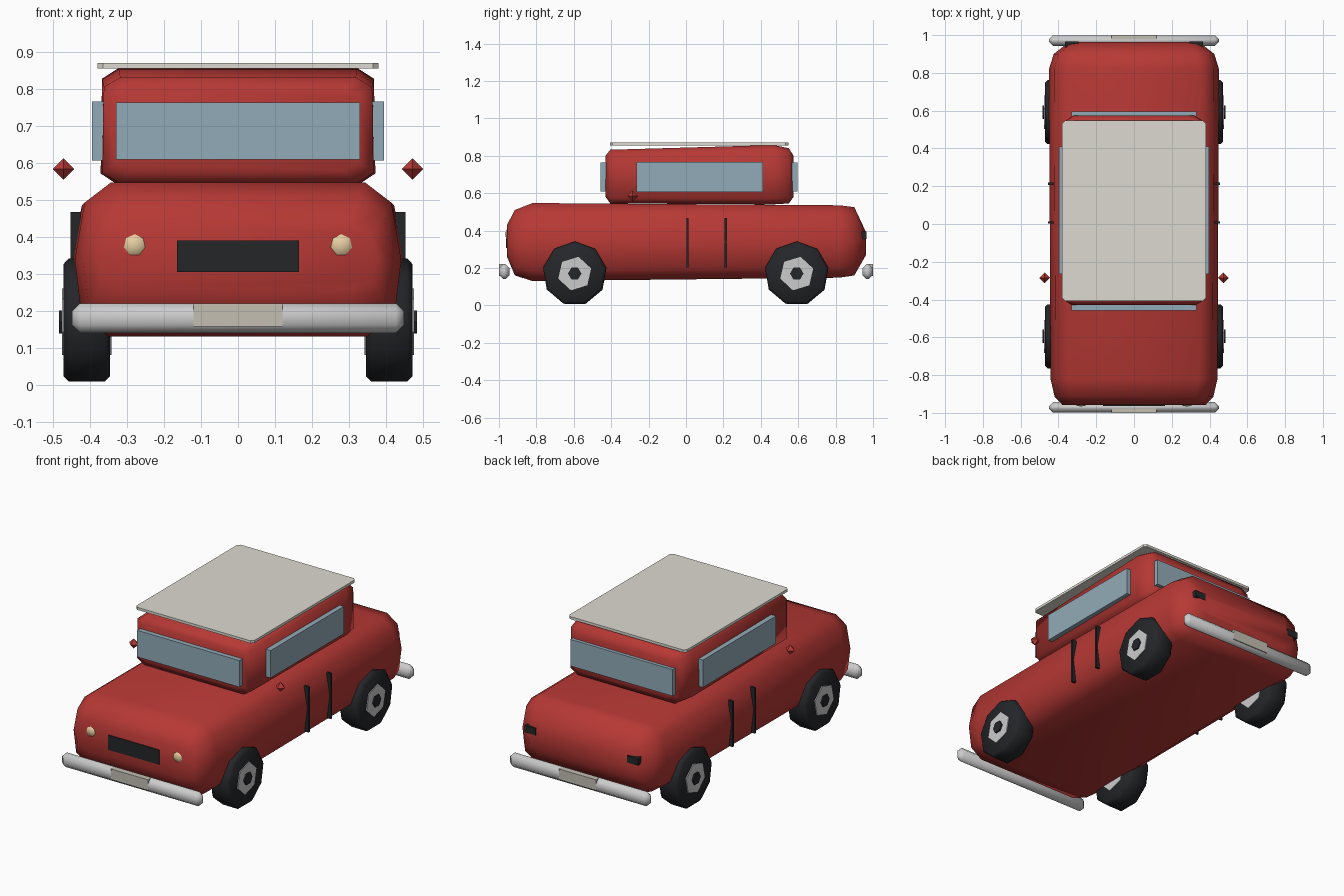
import bpy, bmesh, math
from mathutils import Matrix, Vector

if "Cube" in bpy.data.objects:
    bpy.data.objects.remove(bpy.data.objects["Cube"])


def mat(name, r, g, b):
    m = bpy.data.materials.new(name)
    m.diffuse_color = (r, g, b, 1)
    m.use_nodes = True
    m.node_tree.nodes["Principled BSDF"].inputs["Base Color"].default_value = m.diffuse_color
    return m


RED = mat("red_paint", 0.47, 0.04, 0.035)
BLACK = mat("black_rubber", 0.018, 0.019, 0.022)
GLASS = mat("glass", 0.29, 0.41, 0.48)
CREAM = mat("cream_roof", 0.72, 0.70, 0.63)
CHROME = mat("chrome", 0.68, 0.68, 0.70)
LAMP = mat("lamp", 0.80, 0.62, 0.36)
PLATE = mat("plate", 0.55, 0.52, 0.45)


def finish(bm, name, material, angle=None):
    bmesh.ops.recalc_face_normals(bm, faces=bm.faces)
    me = bpy.data.meshes.new(name)
    bm.to_mesh(me)
    bm.free()
    ob = bpy.data.objects.new(name, me)
    bpy.context.collection.objects.link(ob)
    me.materials.append(material)
    if angle:
        bpy.ops.object.select_all(action='DESELECT')
        ob.select_set(True)
        bpy.context.view_layer.objects.active = ob
        bpy.ops.object.shade_smooth_by_angle(angle=math.radians(angle))
    return ob


def box(name, centre, size, material, bevel=0):
    bm = bmesh.new()
    bmesh.ops.create_cube(bm, size=1, matrix=Matrix.Translation(centre) @ Matrix.Diagonal((*size, 1)))
    if bevel:
        bmesh.ops.bevel(bm, geom=bm.edges[:], offset=bevel, segments=1, affect='EDGES')
    return finish(bm, name, material, 50 if bevel else None)


def loft(name, stations, half_section, material, angle):
    """Skin rings along y; station = (y, half width, low z, high z)."""
    section = half_section + [(-x, t) for x, t in reversed(half_section)]
    bm = bmesh.new()
    rings = [[bm.verts.new((x * w, y, lo + t * (hi - lo))) for x, t in section]
             for y, w, lo, hi in stations]
    n = len(section)
    for a, b in zip(rings, rings[1:]):
        for i in range(n):
            bm.faces.new((a[i], a[(i + 1) % n], b[(i + 1) % n], b[i]))
    bm.faces.new(rings[0])
    bm.faces.new(rings[-1])
    return finish(bm, name, material, angle)


def disc(name, x0, x1, y, z, radius, sides, material, bevel=0, turn=0):
    """Cylinder whose axis runs along x."""
    bm = bmesh.new()
    place = (Matrix.Translation(((x0 + x1) / 2, y, z)) @ Matrix.Rotation(turn, 4, 'X')
             @ Matrix.Rotation(math.pi / 2, 4, 'Y'))
    bmesh.ops.create_cone(bm, cap_ends=True, segments=sides, radius1=radius, radius2=radius,
                          depth=abs(x1 - x0), matrix=place)
    if bevel:
        rims = [e for e in bm.edges if any(len(f.verts) > 4 for f in e.link_faces)]
        bmesh.ops.bevel(bm, geom=rims, offset=bevel, segments=1, affect='EDGES')
    return finish(bm, name, material, 55)


# Lower body and cabin
loft("body", [(-0.957, 0.38, 0.26, 0.43), (-0.915, 0.42, 0.16, 0.51), (-0.82, 0.442, 0.13, 0.547),
              (0.82, 0.45, 0.148, 0.535), (0.90, 0.425, 0.16, 0.525), (0.963, 0.345, 0.27, 0.39)],
     [(0.78, 1), (0.94, 0.87), (1, 0.5), (0.96, 0.14), (0.79, 0)], RED, 60)
loft("cabin", [(-0.43, 0.33, 0.58, 0.80), (-0.405, 0.367, 0.545, 0.832), (0.47, 0.372, 0.54, 0.857),
               (0.55, 0.36, 0.545, 0.84), (0.575, 0.32, 0.58, 0.80)],
     [(0.87, 1), (0.99, 0.91), (1, 0.1), (0.87, 0)], RED, 60)

# Roof panel with clipped corners
bm = bmesh.new()
bmesh.ops.create_cube(bm, size=1, matrix=Matrix.Translation((0, 0.07, 0.863)) @ Matrix.Diagonal((0.76, 0.955, 0.015, 1)))
uprights = [e for e in bm.edges if abs(e.verts[0].co.z - e.verts[1].co.z) > 0.01]
bmesh.ops.bevel(bm, geom=uprights, offset=0.015, segments=1, affect='EDGES')
finish(bm, "roof_panel", CREAM)

# Windows
box("windscreen", (0, -0.43, 0.687), (0.66, 0.055, 0.155), GLASS)
box("rear_window", (0, 0.565, 0.687), (0.66, 0.06, 0.155), GLASS)

# Front grille
box("grille", (0, -0.945, 0.348), (0.33, 0.035, 0.085), BLACK)

# Bumpers and plates at both ends
for end, sy in (("front", -1), ("rear", 1)):
    box(end + "_bumper", (0, sy * 0.971, 0.18), (0.90, 0.056, 0.08), CHROME, 0.022)
    box(end + "_plate", (0, sy * 0.985, 0.189), (0.24, 0.03, 0.062), PLATE)

for side, s in (("left", -1), ("right", 1)):
    box(side + "_window", (s * 0.375, 0.073, 0.687), (0.042, 0.675, 0.16), GLASS)

    # Door seams
    for i, y in enumerate((0.008, 0.213)):
        box(f"{side}_door_seam_{i + 1}", (s * 0.44, y, 0.335), (0.028, 0.012, 0.265), BLACK)

    # Faceted mirror
    bm = bmesh.new()
    bmesh.ops.create_uvsphere(bm, u_segments=4, v_segments=2, radius=0.029,
                              matrix=Matrix.Translation((s * 0.473, -0.285, 0.584)))
    finish(bm, side + "_mirror", RED)

    # Headlight and tail light
    bm = bmesh.new()
    bmesh.ops.create_uvsphere(bm, u_segments=7, v_segments=4, radius=0.037,
                              matrix=Matrix.Translation((s * 0.28, -0.948, 0.378))
                              @ Matrix.Diagonal((1, 0.5, 1, 1)) @ Matrix.Rotation(math.pi / 2, 4, 'X'))
    finish(bm, side + "_headlight", LAMP, 60)
    box(side + "_tail_light", (s * 0.33, 0.945, 0.375), (0.07, 0.04, 0.04), BLACK)

    # Wheels: tyre, hub and cap
    for end, y in (("front", -0.595), ("rear", 0.592)):
        name = f"{end}_{side}_"
        disc(name + "tyre", s * 0.347, s * 0.472, y, 0.17, 0.172, 9, BLACK, 0.014, 0.17)
        disc(name + "hub", s * 0.343, s * 0.477, y, 0.17, 0.092, 6, CHROME, 0, 0.3)
        disc(name + "cap", s * 0.46, s * 0.485, y, 0.17, 0.036, 6, BLACK)
